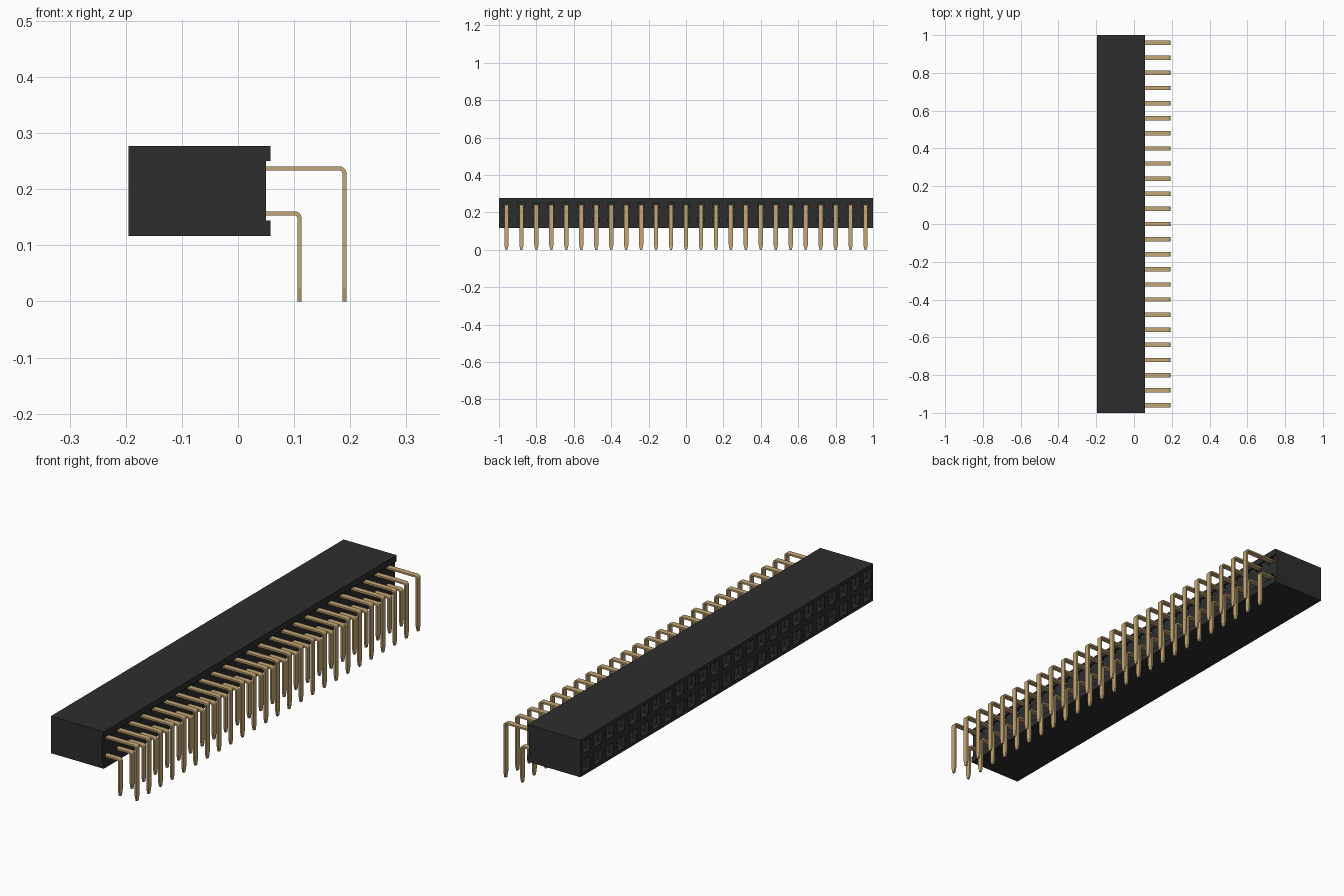
import bpy, bmesh, math
from mathutils import Vector

if "Cube" in bpy.data.objects:
    bpy.data.objects.remove(bpy.data.objects["Cube"], do_unlink=True)

PITCH, COUNT = 0.08, 25
FIRST = -PITCH * (COUNT - 1) / 2
ROWS = {"lower": (0.157, 0.1095), "upper": (0.237, 0.1895)}   # pin height, leg x
LEFT, WALL, LIP = -0.195, 0.05, 0.058
BOTTOM, TOP = 0.117, 0.277


def material(name, color, rough):
    m = bpy.data.materials.new(name)
    m.use_nodes = True
    m.diffuse_color = (*color, 1)
    shader = m.node_tree.nodes["Principled BSDF"]
    shader.inputs["Base Color"].default_value = (*color, 1)
    shader.inputs["Roughness"].default_value = rough
    return m


black = material("black plastic", (0.027, 0.027, 0.027), 0.6)
gold = material("gold metal", (0.56, 0.39, 0.18), 0.5)


def finish(bm, name, mat):
    bmesh.ops.recalc_face_normals(bm, faces=bm.faces)
    mesh = bpy.data.meshes.new(name)
    bm.to_mesh(mesh)
    bm.free()
    mesh.materials.append(mat)
    obj = bpy.data.objects.new(name, mesh)
    bpy.context.collection.objects.link(obj)
    return obj


def repeat(obj):
    mod = obj.modifiers.new("row", 'ARRAY')
    mod.count = COUNT
    mod.use_relative_offset = False
    mod.use_constant_offset = True
    mod.constant_offset_displace = (0, PITCH, 0)


def side_faces(bm, x):
    return [f for f in bm.faces if all(abs(v.co.x - x) < 1e-4 for v in f.verts)]


def slice_side(bm, x, point, normal):
    faces = side_faces(bm, x)
    edges = {e for f in faces for e in f.edges}
    verts = {v for f in faces for v in f.verts}
    bmesh.ops.bisect_plane(bm, geom=faces + list(edges) + list(verts),
                           plane_co=point, plane_no=normal, dist=1e-5)


def sink(bm, faces, inset, depth):
    bmesh.ops.inset_individual(bm, faces=faces, thickness=inset, depth=-depth,
                               use_even_offset=True)


# Housing: channelled profile drawn out along its length
bm = bmesh.new()
profile = [(LEFT, BOTTOM), (LIP, BOTTOM), (LIP, 0.144), (WALL, 0.144),
           (WALL, 0.25), (LIP, 0.25), (LIP, TOP), (LEFT, TOP)]
base = bm.faces.new([bm.verts.new((x, -1, z)) for x, z in profile])
ext = bmesh.ops.extrude_face_region(bm, geom=[base])
moved = [g for g in ext["geom"] if isinstance(g, bmesh.types.BMVert)]
bmesh.ops.translate(bm, verts=moved, vec=(0, 2, 0))
bmesh.ops.recalc_face_normals(bm, faces=bm.faces)

# Mating side: a grid of funnel-mouthed square sockets
for i in range(1, COUNT):
    slice_side(bm, LEFT, (0, -1 + i * PITCH, 0), (0, 1, 0))
slice_side(bm, LEFT, (0, 0, (BOTTOM + TOP) / 2), (0, 0, 1))
sockets = side_faces(bm, LEFT)
sink(bm, sockets, 0.014, 0)
sink(bm, sockets, 0.010, 0.012)
sink(bm, sockets, 0, 0.15)

# Pin side: a shallow slot around every pin
SLOT_Y, SLOT_Z = 0.018, 0.012
for i in range(COUNT):
    for s in (-SLOT_Y, SLOT_Y):
        slice_side(bm, WALL, (0, FIRST + i * PITCH + s, 0), (0, 1, 0))
for z, _ in ROWS.values():
    for s in (-SLOT_Z, SLOT_Z):
        slice_side(bm, WALL, (0, 0, z + s), (0, 0, 1))


def in_slot(face):
    c = face.calc_center_median()
    nearest = FIRST + round((c.y - FIRST) / PITCH) * PITCH
    return (abs(c.y - nearest) < SLOT_Y / 2
            and any(abs(c.z - z) < SLOT_Z / 2 for z, _ in ROWS.values()))


sink(bm, [f for f in side_faces(bm, WALL) if in_slot(f)], 0, 0.03)
finish(bm, "housing", black)


# Bent flat pins with tapered tips
def pin(name, z, leg_x):
    half_t, half_w, radius = 0.0037, 0.0115, 0.0085
    path = [(0.015, z, 0, half_w)]
    for k in range(6):
        a = math.pi / 2 * k / 5
        path.append((leg_x - radius + radius * math.sin(a),
                     z - radius + radius * math.cos(a), a, half_w))
    path += [(leg_x, 0.025, math.pi / 2, half_w), (leg_x, 0, math.pi / 2, 0.0055)]
    bm = bmesh.new()
    rings = []
    for x, h, a, w in path:
        centre = Vector((x, FIRST, h))
        out = Vector((math.sin(a), 0, math.cos(a))) * half_t
        side = Vector((0, w, 0))
        rings.append([bm.verts.new(centre + p) for p in
                      (out + side, out - side, -out - side, -out + side)])
    for r, s in zip(rings, rings[1:]):
        for k in range(4):
            n = (k + 1) % 4
            bm.faces.new((r[k], r[n], s[n], s[k]))
    bm.faces.new(rings[0])
    bm.faces.new(rings[-1])
    repeat(finish(bm, name, gold))


def add_block(bm, low, high):
    cube = bmesh.ops.create_cube(bm, size=1)["verts"]
    low, high = Vector(low), Vector(high)
    bmesh.ops.scale(bm, verts=cube, vec=high - low)
    bmesh.ops.translate(bm, verts=cube, vec=(low + high) / 2)


# Spring contact leaves deep inside the sockets
def contacts(name, z):
    bm = bmesh.new()
    for s in (-1, 1):
        y = FIRST + s * 0.0125
        add_block(bm, (-0.13, y - 0.002, z - 0.009), (-0.034, y + 0.002, z + 0.009))
    repeat(finish(bm, name, gold))


for row, (z, leg_x) in ROWS.items():
    pin(row + "_pins", z, leg_x)
    contacts(row + "_contacts", z)
